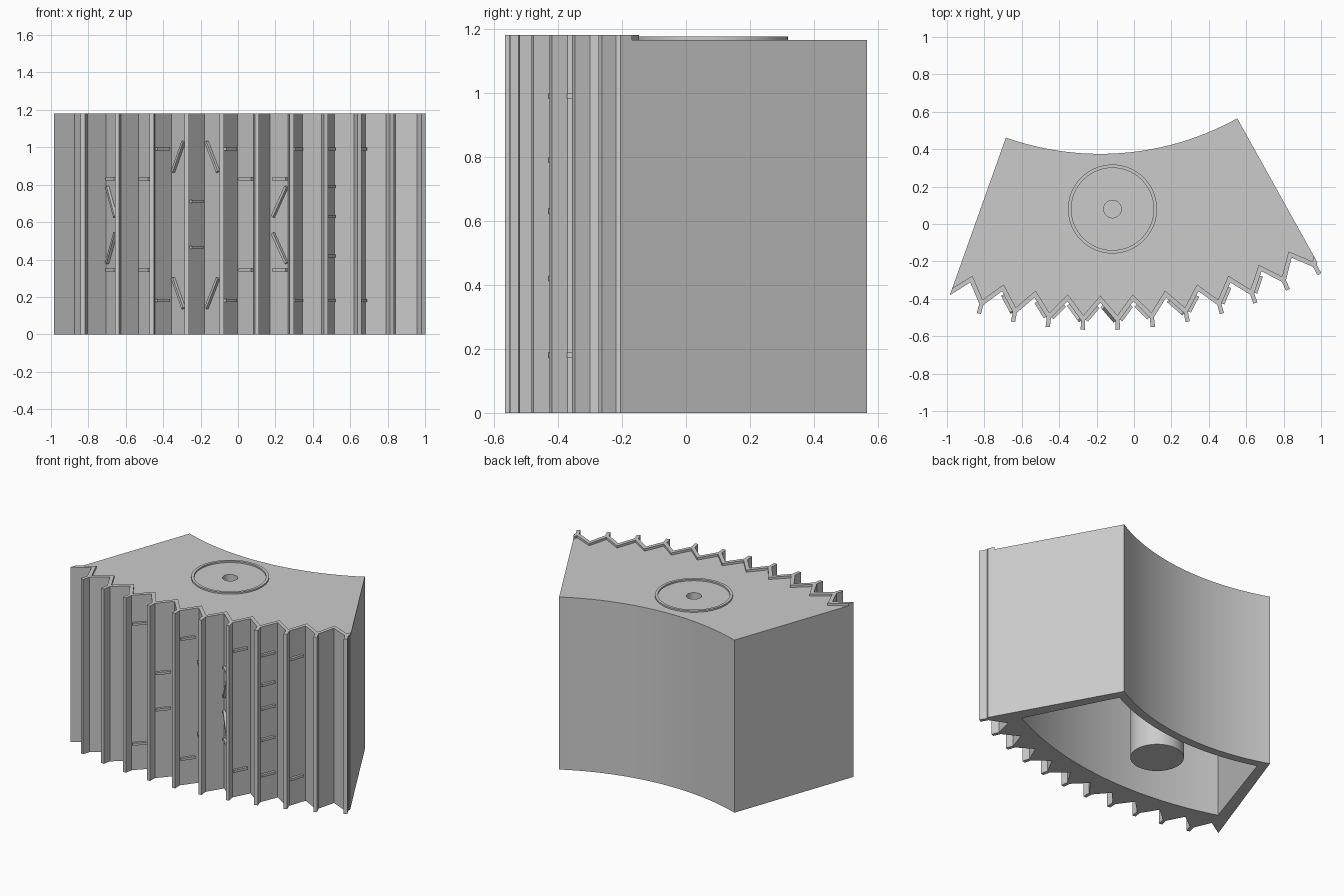
import bpy, bmesh
from math import sin, cos, radians
from mathutils import Vector

if "Cube" in bpy.data.objects:
    bpy.data.objects.remove(bpy.data.objects["Cube"])

grey = bpy.data.materials.new("plain_grey")
grey.use_nodes = True
grey.diffuse_color = (0.6, 0.6, 0.6, 1)
grey.node_tree.nodes["Principled BSDF"].inputs["Base Color"].default_value = (0.6, 0.6, 0.6, 1)

CENTRE = Vector((-0.18, 1.88))      # common centre of all curved walls
PITCH = 4.4                         # degrees per pleat
A0, A1 = -19.6, 29.1                # angles of the two side walls
BACK_R, DECK, TOP = 1.505, 1.165, 1.18
HUB = (-0.115, 0.08)


def polar(r, deg):
    a = radians(deg)
    return CENTRE + Vector((r * sin(a), -r * cos(a)))


def arc(r, a, b, n=40):
    return [polar(r, a + (b - a) * i / n) for i in range(n + 1)]


def pleats(valley, tip):
    """Zigzag from the left side wall to the right one."""
    pts = [polar(tip - 0.01, A0)]
    for k in range(-4, 7):
        pts += [polar(valley, k * PITCH), polar(tip, (k + 0.5) * PITCH)]
    return pts + [polar(tip - 0.025, A1)]


def circle(r, n=48):
    return [Vector((HUB[0] + r * cos(radians(360 * i / n)),
                    HUB[1] + r * sin(radians(360 * i / n)))) for i in range(n)]


def finish(bm, name):
    bmesh.ops.recalc_face_normals(bm, faces=bm.faces)
    mesh = bpy.data.meshes.new(name)
    bm.to_mesh(mesh)
    bm.free()
    mesh.materials.append(grey)
    obj = bpy.data.objects.new(name, mesh)
    bpy.context.collection.objects.link(obj)
    return obj


def add_prism(bm, pts, z0, z1):
    low = [bm.verts.new((p.x, p.y, z0)) for p in pts]
    face = bm.faces.new(low)
    ext = bmesh.ops.extrude_face_region(bm, geom=[face])
    up = [g for g in ext["geom"] if isinstance(g, bmesh.types.BMVert)]
    bmesh.ops.translate(bm, verts=up, vec=(0, 0, z1 - z0))


def prism(name, pts, z0, z1):
    bm = bmesh.new()
    add_prism(bm, pts, z0, z1)
    return finish(bm, name)


def activate(obj):
    bpy.ops.object.select_all(action="DESELECT")
    obj.select_set(True)
    bpy.context.view_layer.objects.active = obj


def combine(obj, other, operation):
    mod = obj.modifiers.new("shape", "BOOLEAN")
    mod.operation, mod.object, mod.solver = operation, other, "EXACT"
    activate(obj)
    bpy.ops.object.modifier_apply(modifier=mod.name)
    bpy.data.objects.remove(other)


# Hollow housing, open underneath, with a central post and a blind hole
inner, outer = pleats(2.263, 2.37), pleats(2.30, 2.41)
housing = prism("housing", arc(BACK_R, A1, A0) + inner, 0, DECK)
combine(housing, prism("cavity_cutter", arc(1.56, 26.9, -17.3) + arc(2.2, -17.6, 27), -0.1, 1.105), "DIFFERENCE")
combine(housing, prism("post", circle(0.162), 0, 1.13), "UNION")
combine(housing, prism("hole_cutter", circle(0.047, 32), 0.7, 1.3), "DIFFERENCE")

# Raised ring on the deck
ring = prism("deck_ring", circle(0.238, 64), DECK - 0.005, DECK + 0.01)
combine(ring, prism("ring_cutter", circle(0.22, 64), 1, 1.3), "DIFFERENCE")

# Pleated skin over the front, standing just above the deck
skin = prism("pleated_skin", inner + outer[::-1], 0, TOP)

# Thin upright rib on each pleat tip
bm = bmesh.new()
for k in range(-4, 7):
    a, half = (k + 0.5) * PITCH, 0.27
    add_prism(bm, [polar(2.385, a - half), polar(2.447, a - half),
                   polar(2.447, a + half), polar(2.385, a + half)], 0, TOP)
finish(bm, "tip_ribs")


# Small bars on the pleat flanks: (valley number, side, z at valley, z at tip)
def add_bar(bm, k, side, z_valley, z_tip):
    v, t = polar(2.30, k * PITCH), polar(2.41, (k + side / 2) * PITCH)
    along = t - v
    normal = Vector((along.y, -along.x, 0)).normalized() * side
    p = Vector((*(v + along * 0.18), z_valley))
    q = Vector((*(v + along * 0.85), z_tip))
    across = (q - p).cross(normal).normalized() * 0.008
    corners = [bm.verts.new(e + across * s + normal * h)
               for e in (p, q) for h, s in ((-0.005, -1), (-0.005, 1), (0.016, 1), (0.016, -1))]
    a, b = corners[:4], corners[4:]
    bm.faces.new(a)
    bm.faces.new(b)
    for i in range(4):
        j = (i + 1) % 4
        bm.faces.new((a[i], a[j], b[j], b[i]))


WIDE, MID, NEAR = (0.18, 0.99), (0.345, 0.83), (0.465, 0.71)
LEVEL = [(-3, 1, MID), (-2, 1, MID), (1, 1, MID), (2, 1, MID), (0, -1, NEAR),
         (-1, -1, WIDE), (1, -1, WIDE), (3, -1, WIDE), (4, -1, WIDE), (5, -1, WIDE),
         (4, -1, (0.42, 0.63, 0.79))]
SLOPED = [(-1, 0.87, 1.03), (0, 1.03, 0.87), (2, 0.63, 0.79), (-3, 0.79, 0.63)]
bm = bmesh.new()
for k, side, heights in LEVEL:
    for z in heights:
        add_bar(bm, k, side, z, z)
for k, z0, z1 in SLOPED:
    add_bar(bm, k, 1, z0, z1)
    add_bar(bm, k, 1, 1.17 - z0, 1.17 - z1)
finish(bm, "flank_bars")

for obj in (housing, ring):
    activate(obj)
    bpy.ops.object.shade_smooth_by_angle(angle=radians(25))
